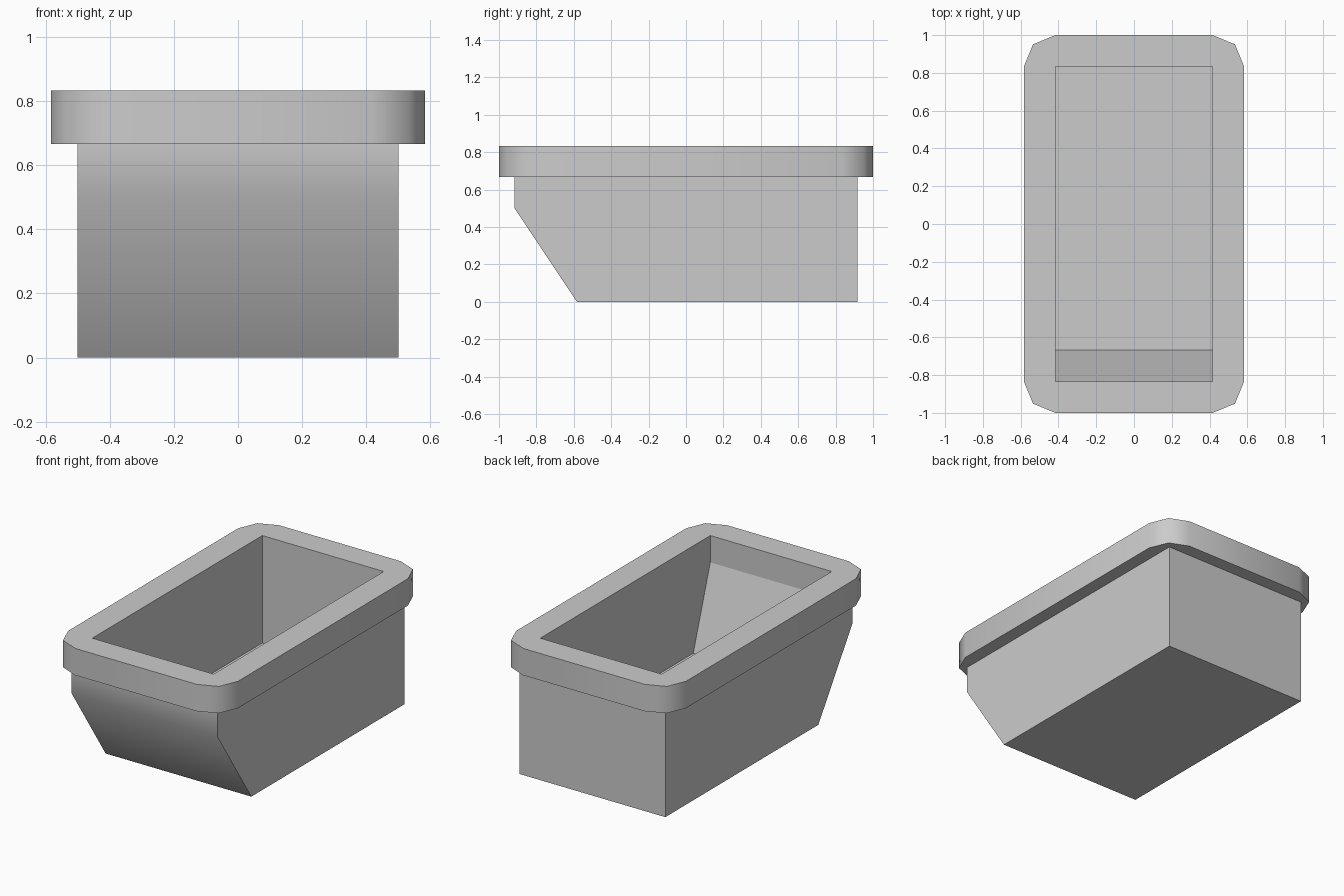
import bpy, bmesh, math
from mathutils import Vector

if "Cube" in bpy.data.objects:
    bpy.data.objects.remove(bpy.data.objects["Cube"])

U = 1 / 12  # design grid step


def prism(name, pts, axis, a, b):
    """Extrude a closed profile along x (pts = y,z) or z (pts = x,y)."""
    bm = bmesh.new()
    place = (lambda p: (a, p[0], p[1])) if axis == 'x' else (lambda p: (p[0], p[1], a))
    face = bm.faces.new([bm.verts.new(place(p)) for p in pts])
    ext = bmesh.ops.extrude_face_region(bm, geom=[face])
    shift = Vector((b - a, 0, 0)) if axis == 'x' else Vector((0, 0, b - a))
    bmesh.ops.translate(bm, vec=shift, verts=[v for v in ext['geom'] if isinstance(v, bmesh.types.BMVert)])
    bmesh.ops.recalc_face_normals(bm, faces=bm.faces)
    mesh = bpy.data.meshes.new(name)
    bm.to_mesh(mesh)
    bm.free()
    ob = bpy.data.objects.new(name, mesh)
    bpy.context.collection.objects.link(ob)
    return ob


def activate(ob):
    bpy.ops.object.select_all(action='DESELECT')
    ob.select_set(True)
    bpy.context.view_layer.objects.active = ob


# Tub body with a sloped front
body = prism("tub_body", [(11*U, 0), (11*U, 8*U), (-11*U, 8*U), (-11*U, 6*U), (-7*U, 0)],
             'x', -6*U, 6*U)

# Rim with two-segment rounded corners
outline = []
for i, (sx, sy) in enumerate([(1, 1), (-1, 1), (-1, -1), (1, -1)]):
    for k in range(3):
        t = math.radians(90*i + 45*k)
        outline.append((sx*5*U + 2*U*math.cos(t), sy*10*U + 2*U*math.sin(t)))
rim = prism("rim", outline, 'z', 8*U, 10*U)

# Cavity cutter: sloped front wall, flat floor
cavity = prism("cavity_cutter", [(10*U, 2*U), (10*U, 12*U), (-10*U, 12*U), (-10*U, 8*U), (-8*U, 2*U)],
               'x', -5*U, 5*U)
cavity.hide_render = True

# Smooth the outer sides, then hollow out both parts
for ob in (body, rim):
    activate(ob)
    bpy.ops.object.shade_smooth_by_angle(angle=math.radians(50))
    mod = ob.modifiers.new("hollow", 'BOOLEAN')
    mod.operation = 'DIFFERENCE'
    mod.solver = 'EXACT'
    mod.object = cavity
    bpy.ops.object.modifier_apply(modifier=mod.name)

bpy.data.objects.remove(cavity, do_unlink=True)
